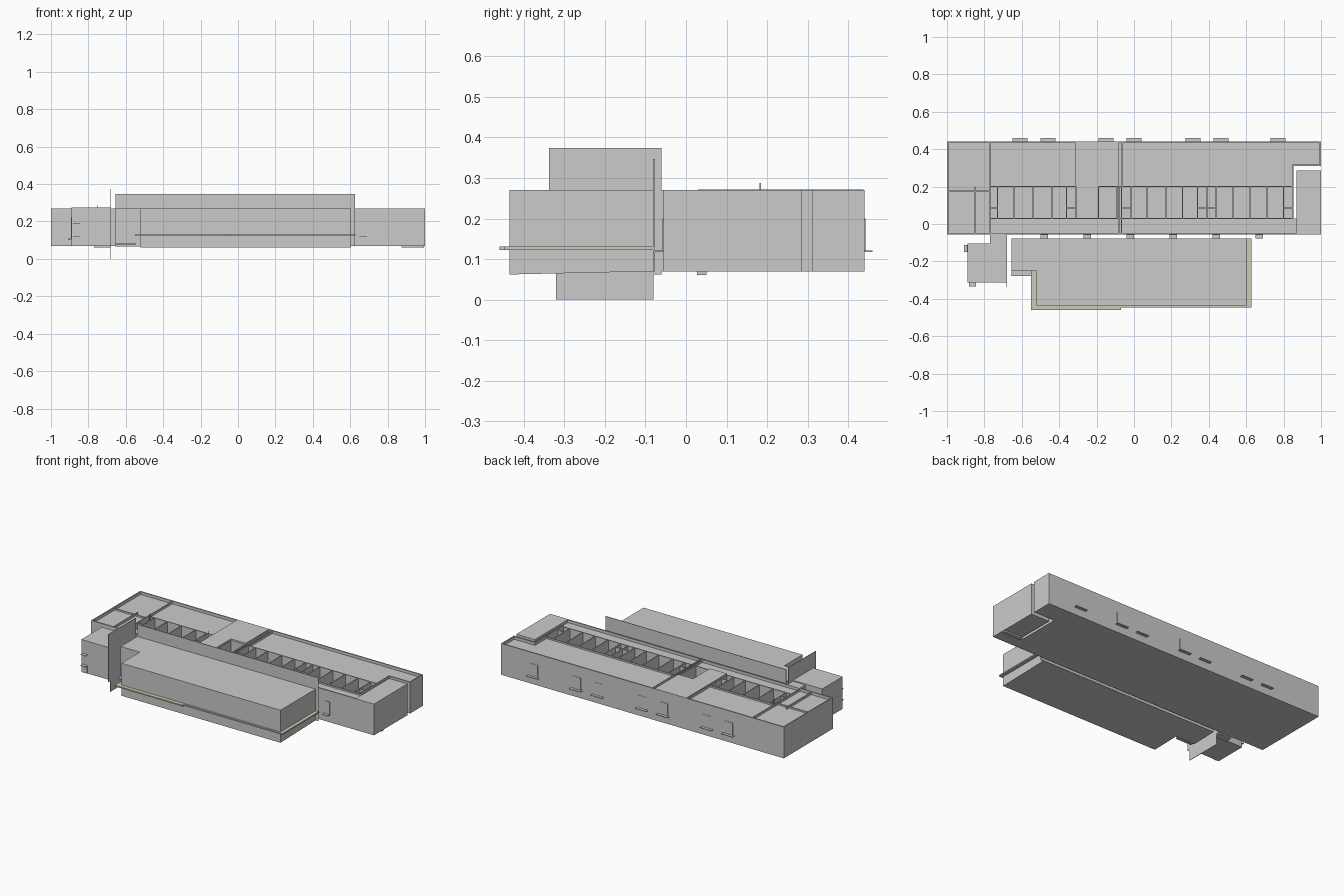
import bpy, bmesh

Z0, Z1 = 0.07, 0.27      # main storey bottom and top
T = 0.008                # wall thickness
ROOF = 0.252             # sunken roof level


def add_prism(bm, pts, z0, z1):
    f = bm.faces.new([bm.verts.new((x, y, z0)) for x, y in pts])
    top = bmesh.ops.extrude_face_region(bm, geom=[f])
    vs = [v for v in top["geom"] if isinstance(v, bmesh.types.BMVert)]
    bmesh.ops.translate(bm, verts=vs, vec=(0, 0, z1 - z0))


def finish(name, bm, mat=None):
    bmesh.ops.recalc_face_normals(bm, faces=bm.faces)
    me = bpy.data.meshes.new(name)
    bm.to_mesh(me)
    bm.free()
    ob = bpy.data.objects.new(name, me)
    bpy.context.collection.objects.link(ob)
    if mat:
        me.materials.append(mat)
    return ob


def prism(name, pts, z0, z1, mat=None):
    bm = bmesh.new()
    add_prism(bm, pts, z0, z1)
    return finish(name, bm, mat)


def boxes(name, items):
    """Each item is (x0, x1, y0, y1, z0, z1)."""
    bm = bmesh.new()
    for x0, x1, y0, y1, z0, z1 in items:
        add_prism(bm, [(x0, y0), (x1, y0), (x1, y1), (x0, y1)], z0, z1)
    return finish(name, bm)


beige = bpy.data.materials.new("pale_beige")
beige.diffuse_color = (0.62, 0.60, 0.48, 1)

# Main wing: floor following the slit at the right end
prism("main_floor", [(-1, -0.055), (0.87, -0.055), (0.87, 0.03), (0.853, 0.03), (0.853, 0.31),
                     (1, 0.31), (1, 0.44), (-1, 0.44)], Z0, Z0 + 0.006)

# Outer walls rising above the roofs as parapets
boxes("outer_walls", [
    (-1, 0.87, -0.055, -0.055 + T, Z0, Z1),
    (-1, 1, 0.44 - T, 0.44, Z0, Z1),
    (-1, -1 + T, -0.047, 0.432, Z0, Z1),
    (1 - T, 1, 0.31, 0.432, Z0, Z1),
    (0.853, 1 - T, 0.31, 0.31 + T, Z0, Z1),
    (0.845, 0.853, 0.03, 0.31 + T, Z0, Z1),
])
boxes("end_block", [(0.87, 1, -0.055, 0.285, Z0, Z1)])

# Sunken roofs over the rooms and the front corridor
boxes("sunken_roofs", [
    (-0.77, -0.31, 0.2, 0.432, ROOF - 0.01, ROOF),
    (-0.06, 0.845, 0.2, 0.432, ROOF - 0.01, ROOF),
    (0.845, 0.992, 0.318, 0.432, ROOF - 0.01, ROOF),
    (-0.992, -0.77, 0.175, 0.432, ROOF - 0.01, ROOF),
    (-0.992, -0.77, -0.047, 0.175, ROOF - 0.01, ROOF),
    (-0.77, 0.87, -0.047, 0.03, ROOF - 0.01, ROOF),
])
# Flush roof over the middle block
boxes("middle_roof", [
    (-0.31, -0.085, 0.2, 0.438, ROOF, Z1 + 0.001),
    (-0.31, -0.19, 0.03, 0.2, ROOF, Z1 + 0.001),
])

# Long corridor walls and cross walls between rooms
boxes("corridor_walls", [
    (-0.77, 0.85, 0.026, 0.032, Z0, 0.262),
    (-0.77, 0.85, 0.198, 0.204, Z0, 0.262),
    (-0.992, -0.77, 0.172, 0.178, Z0, 0.262),
])
boxes("room_cross_walls",
      [(x - 0.003, x + 0.003, 0.204, 0.432, Z0, 0.266) for x in (-0.77, -0.31, -0.085, -0.063)]
      + [(x - 0.003, x + 0.003, -0.047, 0.2, Z0, 0.266) for x in (-0.85, -0.77, -0.08, -0.066)])

# Open wash cells along the middle
cells = [-0.73, -0.64, -0.54, -0.44, -0.36, -0.31, -0.19, -0.09, -0.015, 0.07, 0.17,
         0.26, 0.34, 0.39, 0.44, 0.53, 0.62, 0.71, 0.80]
boxes("cell_dividers", [(x - 0.003, x + 0.003, 0.032, 0.198, Z0, 0.262) for x in cells])
narrow = [(-0.77, -0.73), (-0.36, -0.31), (-0.063, -0.015), (0.34, 0.39), (0.39, 0.44), (0.80, 0.85)]
boxes("narrow_cell_partitions", [(a, b, 0.083, 0.088, Z0, 0.262) for a, b in narrow])
boxes("roof_posts", [(x - 0.002, x + 0.002, 0.181, 0.185, 0.2, 0.288) for x in (-0.75, -0.335)])

# Windows and sills on both long sides
front_x = [-0.48, -0.25, -0.02, 0.21, 0.44, 0.67]
back_x = [-0.61, -0.46, -0.15, 0.0, 0.315, 0.465, 0.77]
boxes("front_windows", [(x - 0.018, x + 0.018, -0.058, -0.054, 0.12, 0.2) for x in front_x])
boxes("front_sills", [(x - 0.02, x + 0.02, -0.077, -0.055, 0.117, 0.121) for x in front_x])
boxes("back_windows", [(x - 0.03, x + 0.03, 0.439, 0.442, 0.12, 0.2) for x in back_x])
boxes("back_sills", [(x - 0.04, x + 0.04, 0.44, 0.46, 0.117, 0.121) for x in back_x])

# Front hall with a stepped left corner; the underside tips down to the front
hall = prism("front_hall", [(-0.655, -0.078), (0.605, -0.078), (0.605, -0.435), (-0.52, -0.435),
                            (-0.52, -0.25), (-0.655, -0.25)], Z0, Z1)
for v in hall.data.vertices:
    if v.co.z < 0.1:
        v.co.z = 0.07 + (v.co.y + 0.078) * 0.022
boxes("hall_back_parapet", [(-0.655, 0.625, -0.081, -0.077, Z0, 0.347)])

# Thin ledge around the hall and a step at its entrance
prism("hall_ledge", [(0.6, -0.078), (0.627, -0.078), (0.627, -0.447), (-0.07, -0.447), (-0.07, -0.46),
                     (-0.55, -0.46), (-0.55, -0.25), (-0.515, -0.25), (-0.515, -0.43), (0.6, -0.43)],
      0.123, 0.131, beige)
boxes("entrance_step", [(-0.655, -0.545, -0.278, -0.245, 0.073, 0.082)])

# Tall thin fin wall beside the hall
prism_fin = boxes("fin_wall", [
    (-0.682, -0.679, -0.32, -0.08, 0, Z0),
    (-0.682, -0.679, -0.338, -0.061, Z0, 0.374),
])

# Left annex, its link to the main wing, windows and thresholds
boxes("annex", [(-0.89, -0.682, -0.312, -0.105, Z0, 0.276)])
boxes("annex_link", [(-0.77, -0.682, -0.105, -0.055, Z0, Z1)])
boxes("annex_details", [
    (-0.91, -0.89, -0.15, -0.112, 0.104, 0.108),
    (-0.893, -0.889, -0.147, -0.115, 0.108, 0.22),
    (-0.882, -0.845, -0.333, -0.312, 0.117, 0.121),
    (-0.882, -0.845, -0.333, -0.312, 0.187, 0.19),
    (-0.88, -0.847, -0.315, -0.311, Z0, 0.117),
])
boxes("thresholds", [
    (-0.77, -0.682, -0.105, -0.06, 0.062, Z0),
    (0.875, 0.995, 0.027, 0.05, 0.061, Z0),
])
